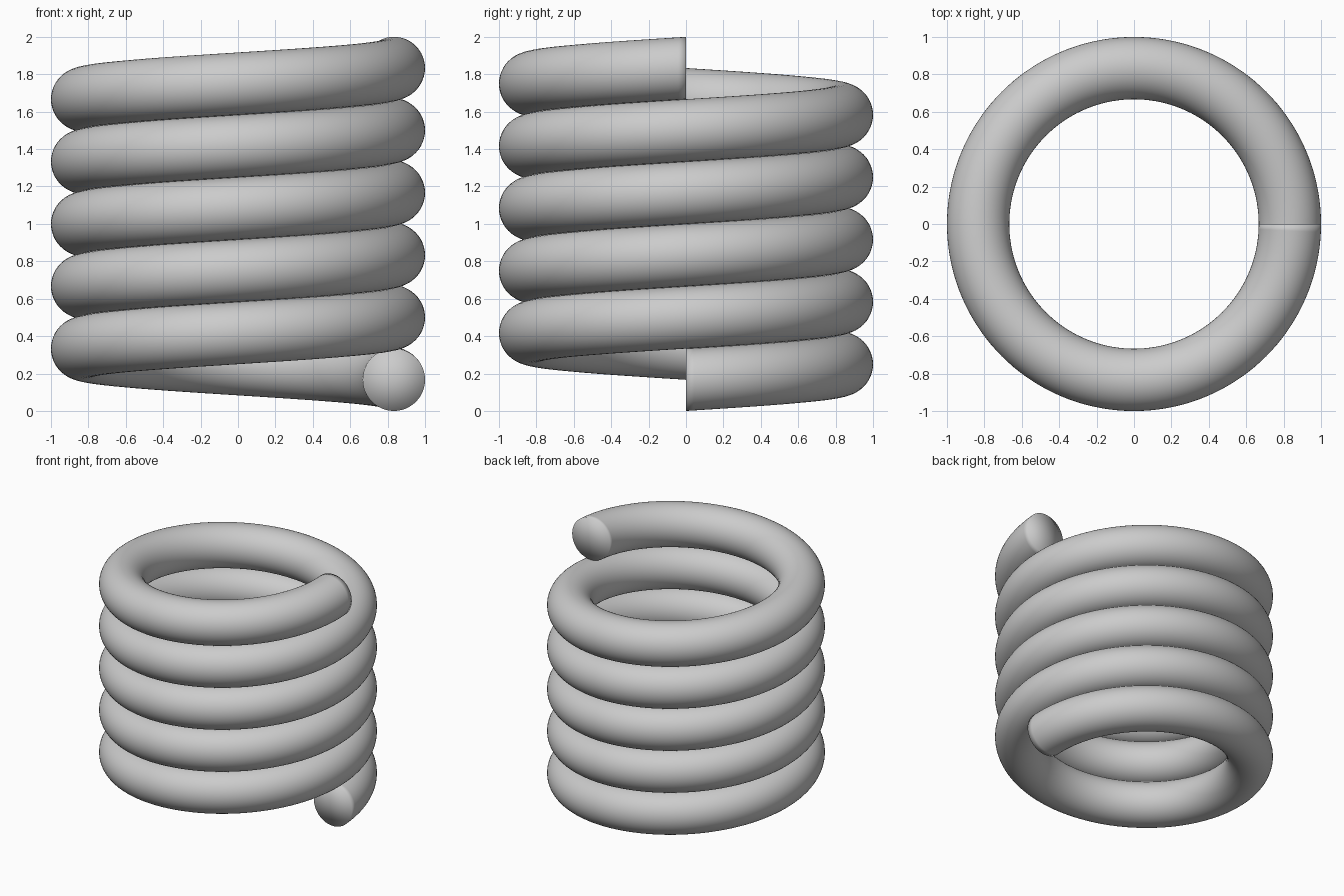
import bpy, bmesh
from math import sin, cos, pi

if "Cube" in bpy.data.objects:
    bpy.data.objects.remove(bpy.data.objects["Cube"])

R, r = 5 / 6, 1 / 6          # coil radius, wire radius
TURNS, STEPS, SIDES = 5, 144, 48
PITCH = 2 * r                # neighbouring turns just touch

bm = bmesh.new()


def ring(i):
    """Upright circular wire section at step i along the helix."""
    a = 2 * pi * i / STEPS
    z = r + PITCH * i / STEPS
    verts = []
    for k in range(SIDES):
        t = 2 * pi * k / SIDES
        d = R + r * cos(t)
        verts.append(bm.verts.new((d * cos(a), d * sin(a), z + r * sin(t))))
    return verts


# coiled wire skin
rings = [ring(i) for i in range(TURNS * STEPS + 1)]
for a, b in zip(rings, rings[1:]):
    for k in range(SIDES):
        n = (k + 1) % SIDES
        bm.faces.new((a[k], a[n], b[n], b[k]))

# flat wire ends, fanned to a centre point
for loop, z in ((rings[0], r), (rings[-1], r + PITCH * TURNS)):
    c = bm.verts.new((R, 0, z))
    for k in range(SIDES):
        bm.faces.new((loop[k], loop[(k + 1) % SIDES], c))

bmesh.ops.recalc_face_normals(bm, faces=bm.faces)
for f in bm.faces:
    f.smooth = True
mesh = bpy.data.meshes.new("coil_spring")
bm.to_mesh(mesh)
bm.free()
bpy.context.collection.objects.link(bpy.data.objects.new("coil_spring", mesh))
